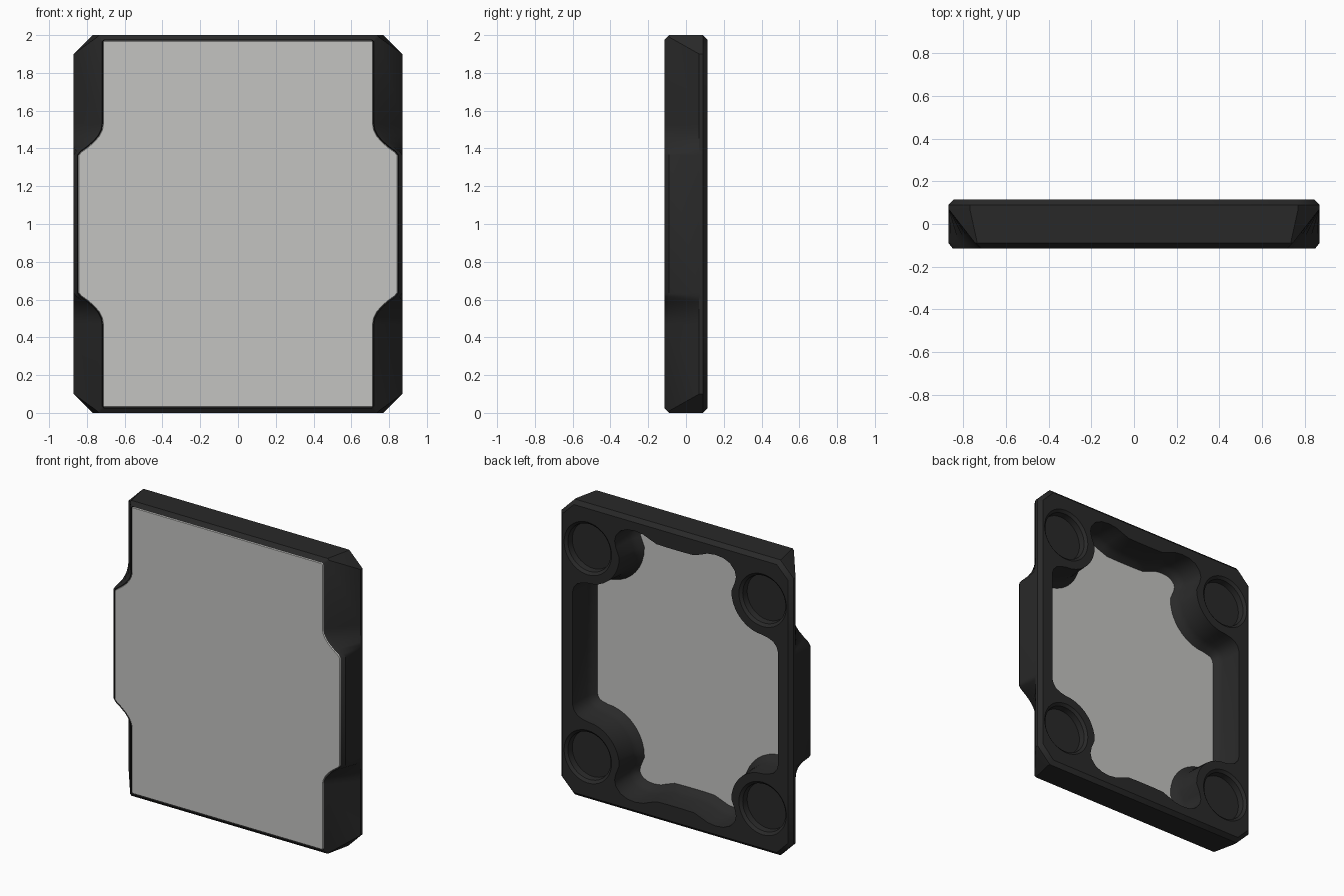
import bpy, bmesh, math
from mathutils import Vector

if "Cube" in bpy.data.objects:
    bpy.data.objects.remove(bpy.data.objects["Cube"])

D = 0.115     # half depth
SEAT = -0.09  # back plane of the panel


def material(name, rgb):
    m = bpy.data.materials.new(name)
    m.diffuse_color = (*rgb, 1)
    m.use_nodes = True
    m.node_tree.nodes["Principled BSDF"].inputs["Base Color"].default_value = m.diffuse_color
    return m


black = material("black plastic", (0.022, 0.022, 0.022))
grey = material("light grey", (0.55, 0.55, 0.535))


def mirror(q):
    """Complete a quarter outline (top to side) into a closed loop."""
    r = q[::-1]
    return (list(q) + [(x, -z) for x, z in r]
            + [(-x, -z) for x, z in q] + [(-x, z) for x, z in r])


def inset(loop, d):
    """Move a clockwise loop inwards by d."""
    out, n = [], len(loop)
    for i in range(n):
        p, a, b = (Vector(loop[j % n]) for j in (i, i - 1, i + 1))
        e, f = (p - a).normalized(), (b - p).normalized()
        n1, n2 = Vector((e.y, -e.x)), Vector((f.y, -f.x))
        m = (n1 + n2).normalized()
        out.append(tuple(p + m * d / max(m.dot(n1), 0.7)))
    return out


def ring(bm, loop, y):
    vs = [bm.verts.new((x, y, z + 1)) for x, z in loop]
    es = [bm.edges.new((vs[i - 1], vs[i])) for i in range(len(vs))]
    return vs, es


def loft(bm, rings):
    for (a, _), (b, _) in zip(rings, rings[1:]):
        for i in range(len(a)):
            bm.faces.new((a[i - 1], a[i], b[i], b[i - 1]))


def finish(bm, name, mat):
    bmesh.ops.recalc_face_normals(bm, faces=bm.faces[:])
    me = bpy.data.meshes.new(name)
    bm.to_mesh(me)
    bm.free()
    ob = bpy.data.objects.new(name, me)
    bpy.context.collection.objects.link(ob)
    me.materials.append(mat)
    bpy.ops.object.select_all(action='DESELECT')
    ob.select_set(True)
    bpy.context.view_layer.objects.active = ob
    bpy.ops.object.shade_smooth_by_angle(angle=math.radians(32))


# Outer outlines: notched front, blending into a full-width back
curve = [(0, .53), (.005, .50), (.02, .47), (.045, .44), (.08, .41), (.115, .385), (.13, .365)]
front = mirror([(.71, .975), (.72, .965)] + [(.72 + x, z) for x, z in curve])
shoulder = mirror([(.735, 1), (.745, .99)] + [(.745 + x * .125 / .13, z) for x, z in curve])
full = mirror([(.77, 1), (.87, .90)] + [(.87, z) for _, z in curve])
back = mirror([(.76, .975), (.845, .89)] + [(.845, z) for _, z in curve])

# Scalloped cavity outline running around the corner bosses
HX, HZ, BOSS = .655, .705, .235
arc = [(HX + BOSS * math.cos(math.radians(a)), HZ + BOSS * math.sin(math.radians(a)))
       for a in range(180, 271, 10)]
cavity = mirror([(.06, .87), (.14, .872), (.19, .89), (.24, .91), (.30, .918), (.36, .912),
                 (.41, .89), (.445, .85), (.455, .81), (.445, .765)] + arc
                + [(.70, .46), (.735, .445), (.76, .415), (.77, .38)])

# Frame: outer shell, cavity walls, corner recesses
bm = bmesh.new()
lip = ring(bm, inset(front, .004), SEAT)
outer = [lip, ring(bm, front, -D), ring(bm, shoulder, -.09),
         ring(bm, full, .07), ring(bm, full, .09), ring(bm, back, D)]
loft(bm, outer)
walls = [ring(bm, inset(cavity, d), y)
         for d, y in ((0, D), (.008, -.03), (.022, -.065), (.045, SEAT))]
loft(bm, walls)
back_edges = outer[-1][1] + walls[0][1]
for sx in (-1, 1):
    for sz in (-1, 1):
        def circle(r):
            return [(sx * HX + r * math.cos(t * math.tau / 40),
                     sz * HZ + r * math.sin(t * math.tau / 40)) for t in range(40)]
        cup = [ring(bm, circle(r), y) for r, y in ((.178, D), (.160, .100), (.155, .06))]
        loft(bm, cup)
        bm.faces.new(cup[-1][0])
        back_edges += cup[0][1]
bmesh.ops.triangle_fill(bm, use_beauty=True, edges=back_edges, normal=(0, 1, 0))
bmesh.ops.triangle_fill(bm, use_beauty=True, edges=lip[1] + walls[-1][1], normal=(0, -1, 0))
finish(bm, "frame", black)

# Panel set into the front of the frame
bm = bmesh.new()
slab = [ring(bm, inset(front, d), y) for d, y in ((.004, SEAT), (.004, -.110), (.008, -D))]
loft(bm, slab)
bm.faces.new(slab[0][0])
bm.faces.new(slab[-1][0])
finish(bm, "front_panel", grey)
